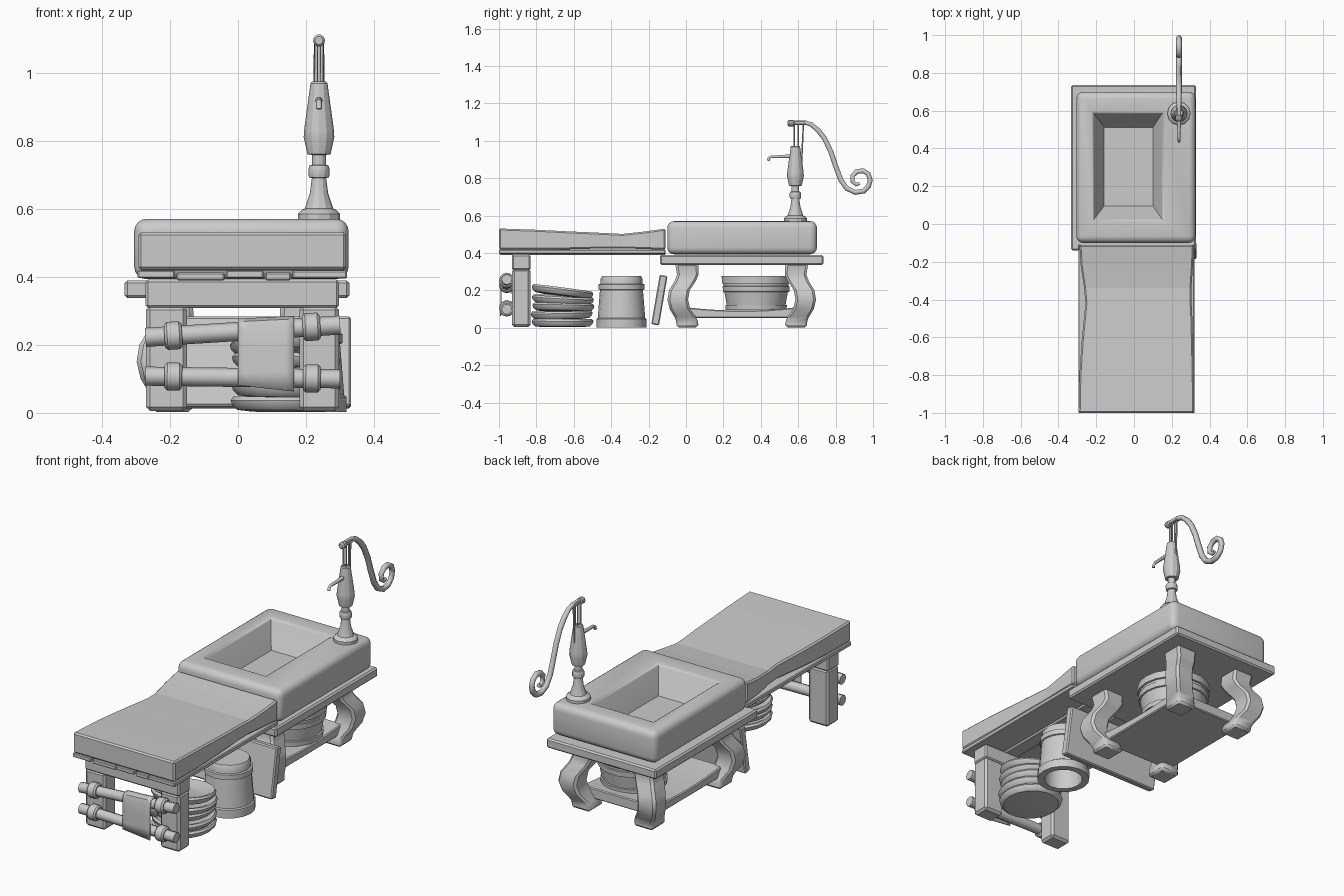
import bpy, bmesh, math
from mathutils import Vector

if "Cube" in bpy.data.objects:
    bpy.data.objects.remove(bpy.data.objects["Cube"])


def finish(name, bm, bevel=0.0, smooth=0):
    bmesh.ops.recalc_face_normals(bm, faces=bm.faces)
    me = bpy.data.meshes.new(name)
    bm.to_mesh(me)
    bm.free()
    ob = bpy.data.objects.new(name, me)
    bpy.context.collection.objects.link(ob)
    if bevel:
        m = ob.modifiers.new("bevel", 'BEVEL')
        m.width, m.segments, m.limit_method = bevel, 1, 'ANGLE'
    if smooth:
        bpy.context.view_layer.objects.active = ob
        ob.select_set(True)
        bpy.ops.object.shade_smooth_by_angle(angle=math.radians(smooth))
        ob.select_set(False)
    return ob


def loft_bm(rings):
    bm = bmesh.new()
    vs = [[bm.verts.new(p) for p in r] for r in rings]
    n = len(vs[0])
    for a, b in zip(vs, vs[1:]):
        for i in range(n):
            bm.faces.new((a[i], a[(i + 1) % n], b[(i + 1) % n], b[i]))
    bm.faces.new(vs[0])
    bm.faces.new(vs[-1])
    bm.verts.index_update()
    bmesh.ops.recalc_face_normals(bm, faces=bm.faces)
    return bm


def rect(x0, x1, y0, y1, z):
    return [(x0, y0, z), (x1, y0, z), (x1, y1, z), (x0, y1, z)]


def rect_xz(x0, x1, z0, z1, y):
    return [(x0, y, z0), (x1, y, z0), (x1, y, z1), (x0, y, z1)]


def box(name, x0, x1, y0, y1, z0, z1, bevel=0.008):
    return finish(name, loft_bm([rect(x0, x1, y0, y1, z0), rect(x0, x1, y0, y1, z1)]), bevel)


def lathe(name, prof, loc, sides=16, rot=(0, 0, 0), smooth=35):
    rings = [[(r * math.cos(2 * math.pi * i / sides), r * math.sin(2 * math.pi * i / sides), z)
              for i in range(sides)] for r, z in prof]
    ob = finish(name, loft_bm(rings), 0, smooth)
    ob.location, ob.rotation_euler = loc, rot
    return ob


def tube(name, pts, radius, radii=None, res=2):
    cu = bpy.data.curves.new(name, 'CURVE')
    cu.dimensions, cu.bevel_depth, cu.bevel_resolution, cu.use_fill_caps = '3D', radius, res, True
    sp = cu.splines.new('POLY')
    sp.points.add(len(pts) - 1)
    for i, p in enumerate(pts):
        sp.points[i].co = (*p, 1)
        sp.points[i].radius = radii[i] if radii else 1
    ob = bpy.data.objects.new(name, cu)
    bpy.context.collection.objects.link(ob)
    return ob


# Sink block with sloped basin; outer edges rounded, basin rim rolled in by extra rings
bm = loft_bm([rect(-.305, .325, -.10, .70, .393), rect(-.305, .325, -.10, .70, .57)] +
             [rect(-.225 + o, .162 - o, .012 + o, .597 - o, z) for o, z in ((0, .57), (.008, .566), (.013, .557))] +
             [rect(-.158, .10, .095, .512, .435)])
outer = [e for e in bm.edges if all(v.index < 8 for v in e.verts)]
bmesh.ops.bevel(bm, geom=outer, offset=.036, segments=4, profile=.5, affect='EDGES')
finish("sink_basin", bm, 0, 40)

# Sink table top
box("sink_table_top", -.333, .327, -.14, .735, .337, .389, .008)

# Stout legs, square in section, bowing out towards the corners
LEG = [(.002, .0, .058), (.03, -.003, .058), (.06, .012, .057), (.10, .038, .055), (.15, .05, .055),
       (.20, .042, .055), (.25, .010, .056), (.285, -.004, .058), (.345, .002, .062)]
for sx in (-1, 1):
    for sy in (-1, 1):
        rings = []
        for z, o, h in LEG:
            x, y = -.004 + sx * (.189 + o), .298 + sy * (.292 + o)
            rings.append(rect(x - h, x + h, y - h, y + h, z))
        finish("sink_leg", loft_bm(rings), .012, 35)

# Sagging lower shelf
rings = []
for i in range(9):
    u = i / 8 * 2 - 1
    rings.append(rect_xz(-.225, .215, .052, .092 + .017 * u * u, .298 + .29 * u))
finish("lower_shelf", loft_bm(rings), .005)

# Tub on the shelf
lathe("shelf_tub", [(.15, .0), (.165, .0), (.167, .025), (.16, .027), (.172, .095), (.18, .097), (.182, .125),
                    (.176, .127), (.177, .14), (.186, .142), (.187, .18), (.162, .18), (.14, .03)],
      (.05, .375, .096), 18)

# Worn counter board
finish("counter_board", loft_bm([rect_xz(a, b, .42 + s, z, y) for y, a, b, z, s in [
    (-1.0, -.293, .318, .531, 0), (-.80, -.289, .316, .524, -.002), (-.62, -.277, .312, .515, .0),
    (-.50, -.265, .309, .51, .003), (-.42, -.257, .305, .506, .005), (-.34, -.264, .304, .502, .005),
    (-.22, -.282, .312, .515, .001), (-.11, -.289, .317, .53, -.002)]]), .008)

# Planks beneath the counter
for i, (a, b, dz) in enumerate([(-.295, -.185, .004), (-.18, -.04, -.003), (-.035, .075, .004),
                                (.08, .155, -.003), (.16, .32, .003)]):
    box("under_plank", a, b, -1.0 + .006 * (i % 2), -.11, .392 + dz, .415 + dz, .004)

# Front leg frame
box("front_leg_left", -.27, -.15, -.93, -.832, .005, .315, .012)
box("front_leg_right", .18, .297, -.93, -.832, .005, .315, .012)
box("front_crossbar", -.272, .297, -.931, -.832, .308, .392, .008)

# Towel rails with collars
for zl, zr in ((.222, .258), (.108, .10)):
    a, b = Vector((-.272, -.958, zl)), Vector((.30, -.958, zr))
    tube("towel_rail", [a, b], .028)
    d = (b - a).normalized()
    q = d.to_track_quat('Z', 'Y').to_euler()
    for x in (-.19, .217):
        c = a + d * (x - a.x)
        lathe("rail_collar", [(.033, -.026), (.041, -.018), (.041, .018), (.033, .026)], c, 12, q)

# Cloth hung over the upper rail
bm = bmesh.new()
path = [(-.925, .16), (-.926, .20), (-.928, .255), (-.942, .276), (-.962, .281), (-.985, .272),
        (-.991, .25), (-.993, .18), (-.992, .12), (-.994, .072)]
rows = []
for j, (y, z) in enumerate(path):
    row = []
    for i in range(7):
        u = i / 6
        drop = .026 * (.5 - u) if j == len(path) - 1 else 0
        row.append(bm.verts.new((.165 * u, y, z + drop + .008 * (u - .5))))
    rows.append(row)
for r, s in zip(rows, rows[1:]):
    for i in range(6):
        bm.faces.new((r[i], r[i + 1], s[i + 1], s[i]))
cloth = finish("cloth", bm, 0, 50)
cloth.modifiers.new("thickness", 'SOLIDIFY').thickness = .006

# Stack of thick dishes
DISH = [(.11, 0), (.148, .004), (.164, .018), (.168, .032), (.16, .043), (.145, .04), (.115, .024), (.05, .02)]
for z, tx, dx, dy in [(.004, 0, .0, .0), (.046, .02, .003, -.004), (.087, -.02, -.004, .004),
                      (.127, -.05, .003, .0), (.17, -.13, -.002, -.004)]:
    dish = lathe("dish", DISH, (.138 + dx, -.66 + dy, z), 18, (tx, .03 * math.sin(z * 60), 0))
    dish.scale.x = .95

# Upturned bucket
lathe("bucket", [(.088, .20), (.098, .0), (.134, .0), (.134, .045), (.127, .05), (.115, .20), (.122, .203),
                 (.122, .23), (.113, .233), (.111, .262), (.104, .275), (.03, .275)], (.185, -.345, .002), 16)

# Board leaning against the sink legs
bo = box("leaning_board", -.295, .295, -.021, .021, 0, .268, .006)
bo.location, bo.rotation_euler = (.037, -.165, .016), (-.17, 0, 0)

# Pump body
PX, PY = .238, .585
lathe("pump_body", [(.062, .565), (.062, .585), (.05, .597), (.042, .60), (.038, .612), (.027, .645), (.021, .69),
                    (.029, .692), (.031, .70), (.031, .718), (.027, .727), (.02, .729), (.02, .758), (.034, .76),
                    (.045, .81), (.044, .83), (.025, .968), (.02, .973)], (PX, PY, 0), 12, smooth=28)

# Pump rods, top bar and pivot
for y0, y1, z0 in ((.578, .578, .96), (.60, .60, .96), (.617, .628, .86)):
    for dx in (-.008, .008) if z0 > .9 else (0,):
        tube("pump_rod", [(PX + dx, y0, z0), (PX + dx, y1, 1.10)], .0045, res=1)
tube("pump_link_pin", [(PX, PY, .885), (PX, .617, .868)], .006, res=1)
box("pump_top_bar", PX - .012, PX + .012, .55, .638, 1.085, 1.108, .004)
lathe("pump_pivot", [(.012, -.02), (.018, -.012), (.018, .012), (.012, .02)], (PX, .562, 1.094), 10,
      (math.pi / 2, 0, 0))

# Scrolled pump handle
H = [(.60, 1.096), (.635, 1.098), (.672, 1.086), (.71, 1.052), (.742, 1.01), (.775, .94), (.80, .865), (.828, .79),
     (.86, .745), (.905, .724), (.95, .731), (.976, .757), (.985, .79), (.975, .822), (.947, .84), (.912, .835),
     (.89, .812), (.891, .782), (.91, .766), (.928, .772)]
tube("pump_handle", [(PX, y, z) for y, z in H], .0155,
     [.8, .85, .9] + [1.0] * 13 + [.95, .85, .75, .65], res=1)

# Pump spout
tube("pump_spout", [(PX, .565, .918), (PX, .50, .915), (PX, .456, .915), (PX, .443, .908), (PX, .44, .893)],
     .009, [1.3, 1, .9, .9, 1], res=1)
